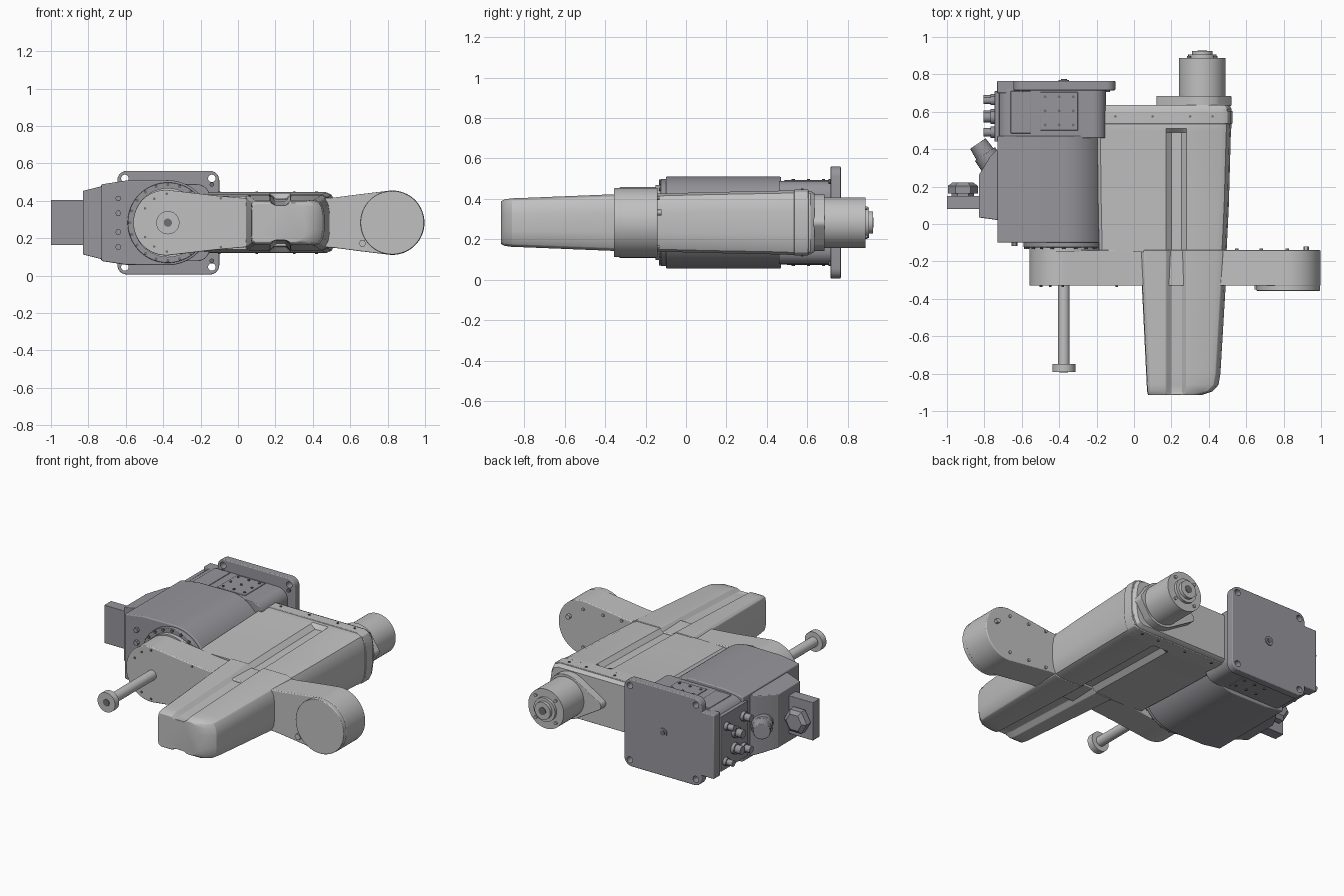
import bpy, bmesh
from math import cos, sin, pi, radians
from mathutils import Vector

if "Cube" in bpy.data.objects:
    bpy.data.objects.remove(bpy.data.objects["Cube"])


def material(name, rgb):
    m = bpy.data.materials.new(name)
    m.use_nodes = True
    m.diffuse_color = (*rgb, 1)
    m.node_tree.nodes["Principled BSDF"].inputs["Base Color"].default_value = (*rgb, 1)
    return m


LIGHT = material("light grey", (0.53, 0.53, 0.53))
GREY = material("base grey", (0.31, 0.305, 0.33))
DARK = material("dark grey", (0.16, 0.16, 0.17))
CZ = 0.283          # height of the common mid plane
BX = -0.375         # base and spindle axis
EX = 0.825          # elbow axis
MX = 0.365          # motor axis
parts = []


def loft(name, rings, mat, bevel=0.0):
    """Skin closed rings of equal length and cap both ends."""
    bm = bmesh.new()
    loops = [[bm.verts.new(p) for p in r] for r in rings]
    n = len(loops[0])
    for a, b in zip(loops, loops[1:]):
        for i in range(n):
            j = (i + 1) % n
            bm.faces.new((a[i], a[j], b[j], b[i]))
    bm.faces.new(loops[0])
    bm.faces.new(loops[-1])
    bmesh.ops.recalc_face_normals(bm, faces=bm.faces)
    me = bpy.data.meshes.new(name)
    bm.to_mesh(me)
    bm.free()
    ob = bpy.data.objects.new(name, me)
    bpy.context.collection.objects.link(ob)
    me.materials.append(mat)
    if bevel:
        m = ob.modifiers.new("bevel", "BEVEL")
        m.width, m.segments, m.limit_method, m.angle_limit = bevel, 3, "ANGLE", radians(35)
    parts.append(ob)
    return ob


def prism(name, outline, y0, y1, mat, bevel=0.0):
    """Extrude an (x, z offset) outline along y."""
    return loft(name, [[(x, y, CZ + z) for x, z in outline] for y in (y0, y1)], mat, bevel)


def box(name, x, y, z, mat, bevel=0.0):
    o = [(x[0], z[0] - CZ), (x[1], z[0] - CZ), (x[1], z[1] - CZ), (x[0], z[1] - CZ)]
    return prism(name, o, y[0], y[1], mat, bevel)


def rod(name, start, end, profile, mat, sides=48, bevel=0.0):
    """Turned part: profile is (fraction along axis, radius)."""
    a, b = Vector(start), Vector(end)
    q = (b - a).to_track_quat("Z", "Y")
    rings = [[a + (b - a) * t + q @ Vector((r * cos(2 * pi * i / sides), r * sin(2 * pi * i / sides), 0))
              for i in range(sides)] for t, r in profile]
    return loft(name, rings, mat, bevel)


def disc(name, x, y0, y1, r, mat, sides=48, bevel=0.0, z=0.0):
    return rod(name, (x, y0, CZ + z), (x, y1, CZ + z), [(0, r), (1, r)], mat, sides, bevel)


def arc(cx, cz, r, a0, a1, n=24):
    return [(cx + r * cos(radians(a0 + (a1 - a0) * i / n)),
             cz + r * sin(radians(a0 + (a1 - a0) * i / n))) for i in range(n + 1)]


def round_rect(x0, x1, h, r):
    return [p for cx, cz, a in ((x1 - r, h - r, 0), (x0 + r, h - r, 90),
                                (x0 + r, r - h, 180), (x1 - r, r - h, 270))
            for p in arc(cx, cz, r, a, a + 90, 6)]


def mirrored(top):
    return top + [(x, -z) for x, z in reversed(top)]


# Base: round column, squared rear, bolted flange
top = [(-0.73, 0.205), (-0.6, 0.225)] + arc(BX, 0, 0.227, 90, 2, 24)
prism("base_column", mirrored(top), -0.1, 0.47, GREY, 0.006)
prism("base_rear", round_rect(-0.73, -0.15, 0.206, 0.07), 0.46, 0.72, GREY, 0.004)
box("base_side_rib", (-0.732, -0.6), (0.7, 0.765), (0.08, 0.485), GREY, 0.005)
flange = prism("base_flange", round_rect(-0.645, -0.1, 0.277, 0.05), 0.715, 0.765, GREY, 0.005)
for x in (-0.605, -0.14):
    for z in (-0.237, 0.237):
        hole = disc("flange_hole_cutter", x, 0.68, 0.8, 0.02, DARK, 20, z=z)
        hole.hide_render = hole.hide_viewport = True
        parts.remove(hole)
        cut = flange.modifiers.new("hole", "BOOLEAN")
        cut.operation, cut.object = "DIFFERENCE", hole
        disc("flange_boss", x, 0.705, 0.717, 0.012, DARK, 12, z=z * 0.86)
disc("flange_centre_ring", BX, 0.76, 0.771, 0.028, GREY, 24)
disc("flange_centre_bore", BX, 0.765, 0.774, 0.016, DARK, 24)

# Base cover plates with screws, above and below
for s in (1, -1):
    z = sorted((CZ + s * 0.2, CZ + s * 0.21))
    box("cover_plate", (-0.5, -0.3), (0.5, 0.705), z, GREY, 0.003)
    if s > 0:
        box("side_panel", (-0.66, -0.55), (0.485, 0.71), z, GREY, 0.003)
    for x in (-0.475, -0.4, -0.325):
        for y in (0.53, 0.605, 0.68):
            rod("plate_screw", (x, y, CZ + s * 0.2), (x, y, CZ + s * 0.215),
                [(0, 0.008), (1, 0.008)], DARK, 10)

# Turning collar and its bolts
disc("collar", BX, -0.125, -0.09, 0.215, GREY, 64, 0.004)
disc("collar_neck", BX, -0.15, -0.12, 0.185, LIGHT, 64)
for i in range(20):
    a = 2 * pi * i / 20
    disc("collar_bolt", BX + 0.203 * cos(a), -0.133, -0.12, 0.009, DARK, 8, z=0.203 * sin(a))
for z in (-0.13, -0.05, 0.05, 0.13):
    disc("base_front_bolt", -0.64, -0.118, -0.09, 0.016, GREY, 6, z=z)

# Connector box on the base side
wedge = [(-0.72, 0.02), (-0.83, 0.035), (-0.83, 0.26), (-0.77, 0.36), (-0.72, 0.41)]
loft("connector_box", [[(x, y, CZ + s * (0.17 + (x + 0.83) * 0.25)) for x, y in wedge]
                       for s in (-1, 1)], GREY, 0.004)
box("cable_block", (-1, -0.82), (0.08, 0.15), (0.163, 0.405), GREY, 0.003)
rod("cable_gland", (-0.915, 0.15, CZ), (-0.915, 0.222, CZ),
    [(0, 0.06), (0.2, 0.06), (0.2, 0.08), (0.75, 0.08), (1, 0.055)], GREY, 6)
rod("angled_plug", (-0.74, 0.29, CZ), (-0.835, 0.43, CZ),
    [(0, 0.065), (0.6, 0.065), (0.6, 0.055), (1, 0.05)], GREY, 24, 0.004)
box("socket_panel", (-0.745, -0.72), (0.44, 0.71), (0.11, 0.46), GREY, 0.003)
for y, z, r in ((0.49, 0.1, 0.03), (0.57, 0.03, 0.035), (0.49, -0.1, 0.03),
                (0.58, -0.07, 0.035), (0.66, 0.1, 0.025), (0.67, -0.12, 0.025)):
    rod("socket", (-0.74, y, CZ + z), (-0.805, y, CZ + z),
        [(0, r), (0.4, r), (0.4, r * 0.75), (1, r * 0.75)], GREY, 16)

# Swing arm: two round ends joined by a waist
waist = [(-0.12, 0.145), (0.05, 0.13), (0.2, 0.126), (0.4, 0.126), (0.52, 0.135), (0.65, 0.152)]
upper = arc(-0.385, 0, 0.175, 180, 80, 24)[1:] + waist + arc(EX, 0, 0.172, 98, 0, 24)[:-1]
prism("arm", mirrored(upper), -0.33, -0.14, LIGHT, 0.005)
disc("elbow_cap", EX, -0.357, -0.32, 0.17, LIGHT, 64, 0.004)
disc("elbow_lug", 0.665, -0.35, -0.32, 0.02, LIGHT, 6, z=-0.11)
disc("elbow_pin", 0.92, -0.15, -0.12, 0.015, LIGHT, 12, z=0.05)
for s in (1, -1):
    for x, z in upper[6:-8:6]:
        disc("arm_screw", EX + (x - EX) * 0.97, -0.336, -0.325, 0.007, DARK, 8, z=s * z * 0.9)
    for x in (0.55, 0.68, 0.82):
        disc("arm_rear_screw", x, -0.145, -0.13, 0.009, LIGHT, 8, z=s * 0.12)

# Spindle shaft with end flange
rod("spindle", (BX, -0.33, CZ), (BX, -0.79, CZ),
    [(0, 0.031), (0.91, 0.031), (0.91, 0.062), (1, 0.062)], LIGHT)
disc("spindle_bore", BX, -0.794, -0.785, 0.022, DARK, 24)


def housing_ring(y, x0, x1, h, groove=0.026):
    """Grooved housing section, flat on the base side and rounded on the other."""
    half = [(x0, h * 0.6), (x0 + 0.004, h * 0.9), (x0 + 0.02, h), (0.17, h), (0.2, h - groove),
            (0.255, h - groove), (0.28, h), (x1 - 0.055, h), (x1 - 0.025, h * 0.92),
            (x1 - 0.008, h * 0.7), (x1, h * 0.35)]
    return [(x, y, CZ + z) for x, z in mirrored(half)]


# Grooved housings in front of and behind the arm
loft("front_housing", [housing_ring(*s) for s in (
    (-0.14, 0.035, 0.5, 0.148), (-0.33, 0.042, 0.49, 0.141), (-0.8, 0.065, 0.462, 0.122),
    (-0.86, 0.068, 0.452, 0.12), (-0.895, 0.07, 0.42, 0.115), (-0.915, 0.075, 0.36, 0.105, 0.01))],
    LIGHT, 0.004)
loft("rear_housing", [housing_ring(*s) for s in (
    (-0.15, -0.19, 0.495, 0.143), (0.1, -0.195, 0.507, 0.15), (0.49, -0.2, 0.518, 0.158),
    (0.51, -0.2, 0.52, 0.16, 0.0), (0.615, -0.2, 0.522, 0.157, 0.0),
    (0.635, -0.19, 0.51, 0.145, 0.0))], LIGHT)
loft("rear_band", [housing_ring(y, -0.205, 0.526, 0.163, 0) for y in (0.535, 0.605)], LIGHT, 0.004)
for s in (1, -1):
    for x in (-0.1, 0.1, 0.3, 0.42):
        rod("band_screw", (x, 0.575, CZ + s * 0.15), (x, 0.575, CZ + s * 0.168),
            [(0, 0.007), (1, 0.007)], DARK, 8)

# Motor on its tapered mounting plate
plate = arc(0.15, 0, 0.03, 130, 230, 8) + arc(MX, 0, 0.14, 240, 310, 10) \
    + arc(0.49, 0, 0.03, -45, 45, 6) + arc(MX, 0, 0.14, 50, 120, 10)
prism("motor_plate", plate, 0.63, 0.685, LIGHT, 0.003)
rod("motor", (MX, 0.68, CZ), (MX, 0.925, CZ),
    [(0, 0.125), (0.85, 0.125), (0.85, 0.075), (0.92, 0.075), (0.92, 0.055), (1, 0.055)], LIGHT, 64)
disc("motor_bore", MX, 0.92, 0.928, 0.025, DARK, 24)
for i in range(4):
    a = pi / 4 + i * pi / 2
    disc("motor_screw", MX + 0.1 * cos(a), 0.885, 0.898, 0.01, LIGHT, 10, z=0.1 * sin(a))

# Smooth rounded parts, keep edges sharp
for ob in bpy.context.selected_objects:
    ob.select_set(False)
for ob in parts:
    ob.select_set(True)
bpy.context.view_layer.objects.active = parts[0]
bpy.ops.object.shade_smooth_by_angle(angle=radians(30))
